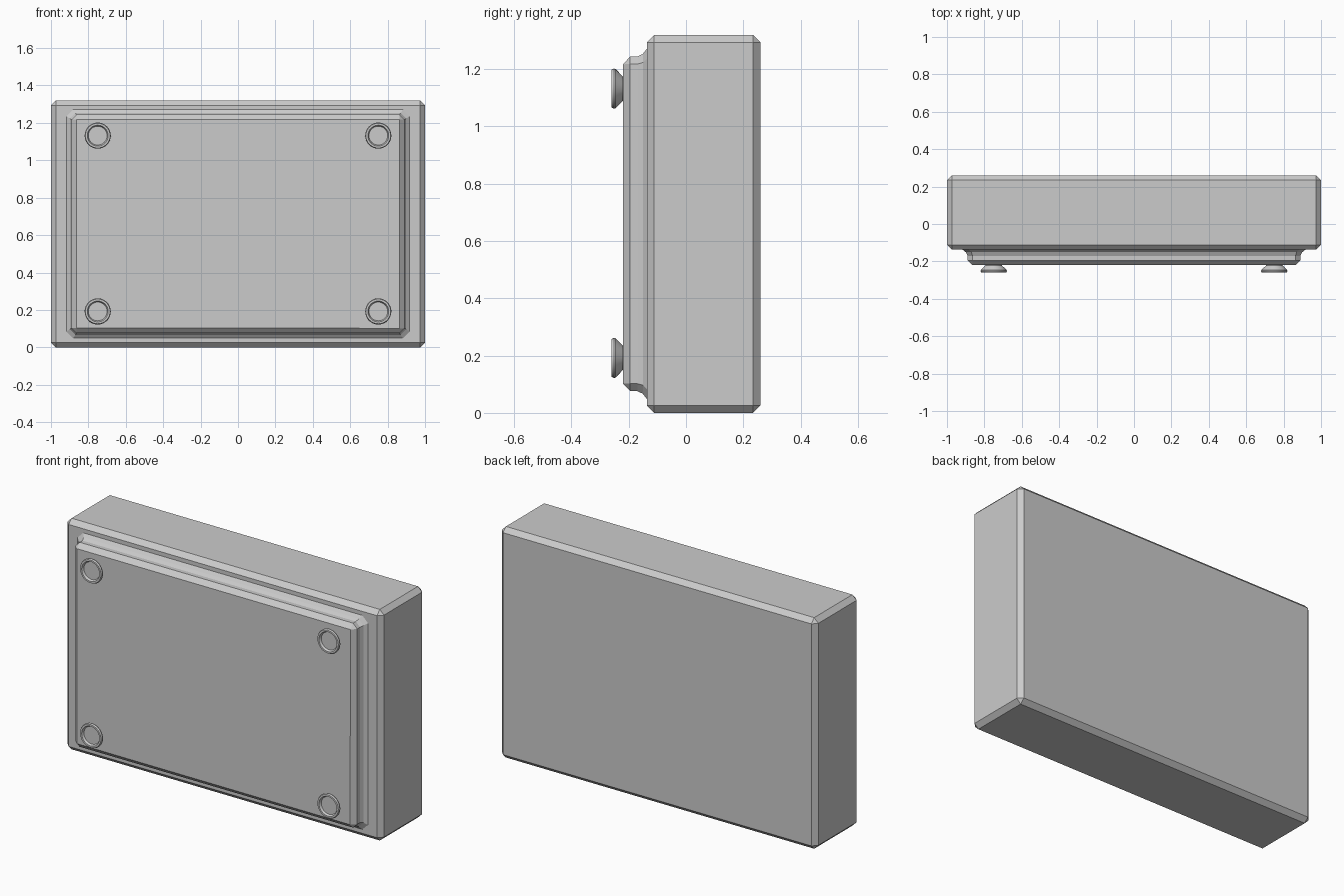
import bpy, bmesh, math

if "Cube" in bpy.data.objects:
    bpy.data.objects.remove(bpy.data.objects["Cube"])


def make_object(name, bm):
    bmesh.ops.recalc_face_normals(bm, faces=bm.faces[:])
    mesh = bpy.data.meshes.new(name)
    bm.to_mesh(mesh)
    bm.free()
    ob = bpy.data.objects.new(name, mesh)
    bpy.context.collection.objects.link(ob)
    return ob


def loft(bm, rings):
    # Skin consecutive closed rings and cap both ends
    loops = [[bm.verts.new(p) for p in ring] for ring in rings]
    for a, b in zip(loops, loops[1:]):
        for i in range(len(a)):
            j = (i + 1) % len(a)
            bm.faces.new((a[i], a[j], b[j], b[i]))
    bm.faces.new(loops[0])
    bm.faces.new(loops[-1])


def cut_rect(hx, hz, y, c, cz=0.66):
    # Rectangle with chamfered corners, facing the front
    pts = [(hx, hz - c), (hx - c, hz), (-hx + c, hz), (-hx, hz - c),
           (-hx, -hz + c), (-hx + c, -hz), (hx - c, -hz), (hx, -hz + c)]
    return [(x, y, cz + z) for x, z in pts]


# Main slab: box with chamfered edges
bm = bmesh.new()
bmesh.ops.create_cube(bm, size=1)
for v in bm.verts:
    v.co = (v.co.x * 2, v.co.y * 0.397 + 0.0615, v.co.z * 1.32 + 0.66)
bmesh.ops.bevel(bm, geom=bm.edges[:], offset=0.026, offset_type='OFFSET',
                segments=1, profile=0.5, affect='EDGES')
make_object("main_body", bm)

# Raised front panel: flared skirt, straight wall, chamfered rim
bm = bmesh.new()
panel_levels = [(0.917, 0.611, -0.130, 0.035), (0.917, 0.611, -0.137, 0.035),
                (0.899, 0.593, -0.151, 0.03), (0.890, 0.584, -0.170, 0.026),
                (0.890, 0.584, -0.195, 0.026), (0.864, 0.558, -0.220, 0.001)]
loft(bm, [cut_rect(*level) for level in panel_levels])
bmesh.ops.remove_doubles(bm, verts=bm.verts[:], dist=0.0025)
make_object("front_panel", bm)

# Four flared round feet with dished ends: (radius, y)
foot_profile = [(0.042, -0.215), (0.043, -0.221), (0.069, -0.246),
                (0.070, -0.252), (0.066, -0.260), (0.056, -0.260),
                (0.050, -0.248)]
SIDES = 32
for row, z in (("lower", 0.192), ("upper", 1.132)):
    for side, x in (("left", -0.75), ("right", 0.75)):
        bm = bmesh.new()
        loft(bm, [[(x + r * math.cos(2 * math.pi * i / SIDES), y,
                    z + r * math.sin(2 * math.pi * i / SIDES))
                   for i in range(SIDES)] for r, y in foot_profile])
        foot = make_object(f"{row}_{side}_foot", bm)
        bpy.ops.object.select_all(action='DESELECT')
        foot.select_set(True)
        bpy.context.view_layer.objects.active = foot
        bpy.ops.object.shade_smooth_by_angle(angle=math.radians(35))
